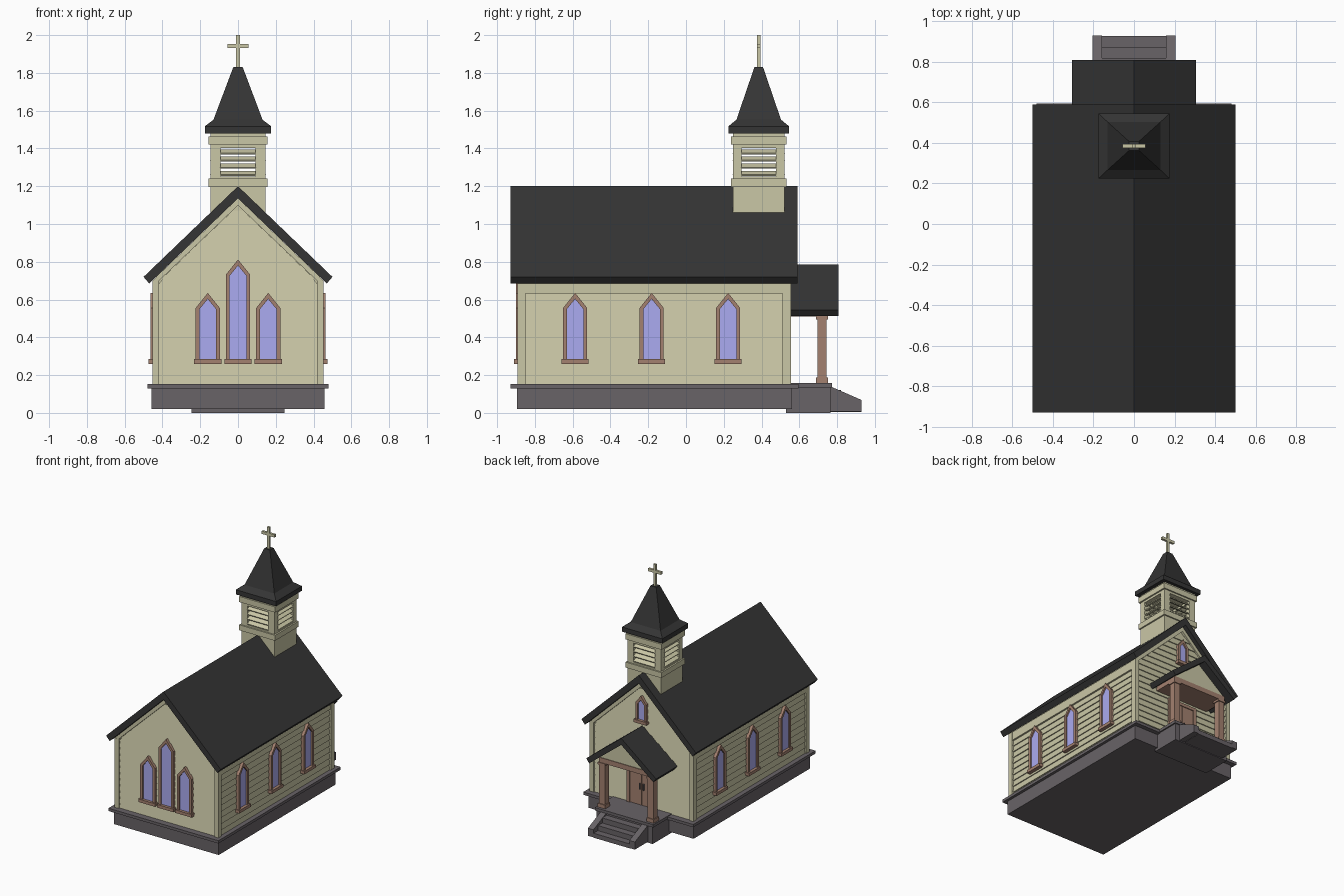
import bpy, bmesh, math
from mathutils import Matrix

if "Cube" in bpy.data.objects:
    bpy.data.objects.remove(bpy.data.objects["Cube"])


def material(name, rgb):
    m = bpy.data.materials.new(name)
    m.diffuse_color = (*rgb, 1)
    m.use_nodes = True
    m.node_tree.nodes["Principled BSDF"].inputs["Base Color"].default_value = m.diffuse_color
    return m


WALL = material("cream_paint", (0.59, 0.57, 0.38))
ROOF = material("dark_shingle", (0.035, 0.035, 0.035))
WOOD = material("brown_wood", (0.37, 0.22, 0.16))
GLASS = material("blue_glass", (0.41, 0.41, 0.88))
STONE = material("grey_stone", (0.14, 0.125, 0.135))


def loft(name, loops, mat, M=Matrix(), ring=False):
    """Skin equal-length loops; cap the ends, or close into a ring."""
    bm = bmesh.new()
    L = [[bm.verts.new(p) for p in loop] for loop in loops]
    n = len(L[0])
    for a, b in zip(L, L[1:] + L[:1] if ring else L[1:]):
        for i in range(n):
            j = (i + 1) % n
            bm.faces.new((a[i], a[j], b[j], b[i]))
    if not ring:
        bm.faces.new(L[0])
        bm.faces.new(L[-1])
    bmesh.ops.recalc_face_normals(bm, faces=bm.faces)
    me = bpy.data.meshes.new(name)
    bm.to_mesh(me)
    bm.free()
    me.materials.append(mat)
    ob = bpy.data.objects.new(name, me)
    ob.matrix_world = M
    bpy.context.collection.objects.link(ob)
    return ob


def rect(hx, hy, z, cy=0):
    return [(-hx, cy - hy, z), (hx, cy - hy, z), (hx, cy + hy, z), (-hx, cy + hy, z)]


def box(name, mat, x0, x1, y0, y1, z0, z1, M=Matrix()):
    q = [(x0, y0), (x1, y0), (x1, y1), (x0, y1)]
    return loft(name, [[(x, y, z) for x, y in q] for z in (z0, z1)], mat, M)


def prism_y(name, mat, pts, y0, y1, M=Matrix()):
    return loft(name, [[(x, y, z) for x, z in pts] for y in (y0, y1)], mat, M)


def frame(name, mat, outer, inner, y0, y1, M):
    loops = [[(x, y, z) for x, z in p] for p, y in
             ((outer, y0), (outer, y1), (inner, y1), (inner, y0))]
    return loft(name, loops, mat, M, ring=True)


def side(x, y, angle):
    """Local frame on a wall: x along the wall, -y outward."""
    return Matrix.Translation((x, y, 0)) @ Matrix.Rotation(angle, 4, 'Z')


def mirrored(half):
    """Mirror a profile given from right bottom to the apex."""
    return half + [(-x, z) for x, z in reversed(half) if x > 0]


def gable_roof(name, top, eave, under, low, y0, y1):
    (ex, ez), (ux, uz) = eave, under
    prism_y(name, ROOF, [(0, top), (ex, ez), (ux, uz), (0, low), (-ux, uz), (-ex, ez)], y0, y1)


BACK, FRONT, YC = 0.535, -0.87, -0.17
LEFT_M, RIGHT_M = side(-0.433, YC, -math.pi / 2), side(0.433, YC, math.pi / 2)
FRONT_M, BACK_M = side(0, FRONT, 0), side(0, BACK, math.pi)

# Foundation and ledge
box("foundation", STONE, -0.458, 0.458, -0.895, 0.56, 0.02, 0.13)
box("foundation_ledge", STONE, -0.48, 0.48, -0.93, 0.595, 0.13, 0.152)

# Wall core and main roof
prism_y("wall_core", WALL, mirrored([(0.433, 0.15), (0.433, 0.72), (0, 1.135)]), FRONT, BACK)
gable_roof("main_roof", 1.2, (0.5, 0.72), (0.47, 0.685), 1.136, -0.93, 0.59)

# Lap siding, clipped to the gable slope on the end walls
PITCH = 0.0488


def siding(name, M, width, count):
    for k in range(count):
        z0 = 0.145 + k * PITCH
        z1 = z0 + PITCH
        a, b = width(z0), width(z1)
        loft(name, [[(s * a, 0.005, z0), (s * a, -0.012, z0), (s * b, -0.004, z1), (s * b, 0.005, z1)]
                    for s in (-1, 1)], WALL, M)


for M in (LEFT_M, RIGHT_M):
    siding("side_siding", M, lambda z: 0.68, 10)
    box("side_frieze", WALL, -0.7, 0.7, -0.018, 0, 0.632, 0.70, M)
    for s in (-1, 1):
        box("corner_board", WALL, *sorted((s * 0.68, s * 0.722)), -0.02, 0, 0.15, 0.70, M)
for M in (FRONT_M, BACK_M):
    siding("gable_siding", M, lambda z: min(0.42, max(0.004, (1.098 - z) / 0.96)), 19)
    outer = mirrored([(0.453, 0.15), (0.453, 0.70), (0, 1.136)])
    inner = mirrored([(0.418, 0.15), (0.418, 0.70), (0, 1.098)])
    prism_y("gable_trim", WALL, outer + inner[::-1], -0.02, 0, M)


# Pointed windows
def window(M, x, z0, z1, w):
    M = M @ Matrix.Translation((x, 0, 0))
    t = 0.02
    outer = mirrored([(w, z0), (w, z1 - 1.25 * w), (0, z1)])
    inner = mirrored([(w - t, z0 + t), (w - t, z1 - 1.25 * w - 0.006), (0, z1 - 1.6 * t)])
    frame("window_frame", WOOD, outer, inner, 0, -0.03, M)
    prism_y("window_glass", GLASS, inner, -0.018, 0, M)
    box("window_sill", WOOD, -w - 0.008, w + 0.008, -0.04, 0, z0, z0 + 0.024, M)


for M in (LEFT_M, RIGHT_M):
    for x in (-0.417, -0.012, 0.393):
        window(M, x if M is RIGHT_M else -x, 0.26, 0.635, 0.064)
for x, top in ((-0.16, 0.635), (0, 0.812), (0.16, 0.635)):
    window(FRONT_M, x, 0.26, top, 0.064)
window(BACK_M, 0, 0.81, 1.025, 0.047)

# Double door
frame("door_frame", WOOD, [(-0.13, 0.15), (0.13, 0.15), (0.13, 0.49), (-0.13, 0.49)],
      [(-0.105, 0.155), (0.105, 0.155), (0.105, 0.465), (-0.105, 0.465)], 0, -0.021, BACK_M)
for s in (-1, 1):
    box("door_leaf", WOOD, *sorted((s * 0.002, s * 0.106)), -0.014, 0, 0.155, 0.466, BACK_M)
    box("door_handle", STONE, *sorted((s * 0.012, s * 0.02)), -0.022, -0.012, 0.28, 0.33, BACK_M)

# Porch floor, steps and sloped cheeks
box("porch_base", STONE, -0.245, 0.245, 0.53, 0.765, 0, 0.135)
box("porch_floor", STONE, -0.255, 0.255, 0.53, 0.773, 0.135, 0.158)
for k in range(3):
    box("step", STONE, -0.16, 0.16, 0.75, 0.82 + 0.054 * k, 0.005, 0.12 - 0.04 * k)
cheek = [(0.75, 0.008), (0.93, 0.008), (0.93, 0.068), (0.77, 0.138), (0.75, 0.138)]
for s in (-1, 1):
    loft("step_cheek", [[(s * x, y, z) for y, z in cheek] for x in (0.157, 0.205)], STONE)

# Porch columns, beams, ceiling, gable and roof
for s in (-1, 1):
    C = Matrix.Translation((s * 0.212, 0.72, 0))
    for name, h, a, b in (("column", 0.025, 0.157, 0.51), ("column_base", 0.032, 0.157, 0.187),
                          ("column_cap", 0.032, 0.495, 0.512)):
        loft(name, [rect(h, h, a), rect(h, h, b)], WOOD, C)
box("porch_beam", WOOD, -0.238, 0.238, BACK, 0.747, 0.511, 0.55)
prism_y("porch_gable", WALL, [(-0.235, 0.548), (0.235, 0.548), (0, 0.735)], 0.70, 0.742)
gable_roof("porch_roof", 0.785, (0.305, 0.546), (0.28, 0.513), 0.733, 0.54, 0.808)

# Bell tower
TY = 0.385
T = Matrix.Translation((0, TY, 0))
HX, HY = 0.145, 0.136
loft("tower_base", [rect(HX, HY, 1.0), rect(HX, HY, 1.20)], WALL, T)
loft("tower_sill_band", [rect(0.157, 0.147, 1.197), rect(0.157, 0.147, 1.24)], WALL, T)
loft("tower_top_band", [rect(0.157, 0.147, 1.42), rect(0.157, 0.147, 1.464)], WALL, T)
loft("tower_neck", [rect(HX, HY, 1.46), rect(HX, HY, 1.485)], WALL, T)

# Louvred belfry walls
for i in range(4):
    out, w = ((HY, HX), (HX, HY))[i % 2]
    M = T @ Matrix.Rotation(i * math.pi / 2, 4, 'Z')
    frame("belfry_wall", WALL, [(-w, 1.24), (w, 1.24), (w, 1.42), (-w, 1.42)],
          [(-0.092, 1.252), (0.092, 1.252), (0.092, 1.402), (-0.092, 1.402)], -out, -out + 0.04, M)
    for k in range(4):
        S = M @ Matrix.Translation((0, -out + 0.018, 1.268 + 0.038 * k)) @ Matrix.Rotation(math.radians(28), 4, 'X')
        box("louvre_slat", WALL, -0.094, 0.094, -0.021, 0.021, -0.004, 0.004, S)

# Flared spire and cross
loft("spire", [rect(0.176, 0.161, 1.48), rect(0.176, 0.161, 1.517), rect(0.13, 0.118, 1.552),
               rect(0.025, 0.023, 1.83)], ROOF, T)
box("cross_post", WALL, -0.01, 0.01, -0.009, 0.009, 1.82, 2.0, T)
box("cross_arm", WALL, -0.056, 0.056, -0.009, 0.009, 1.932, 1.954, T)
